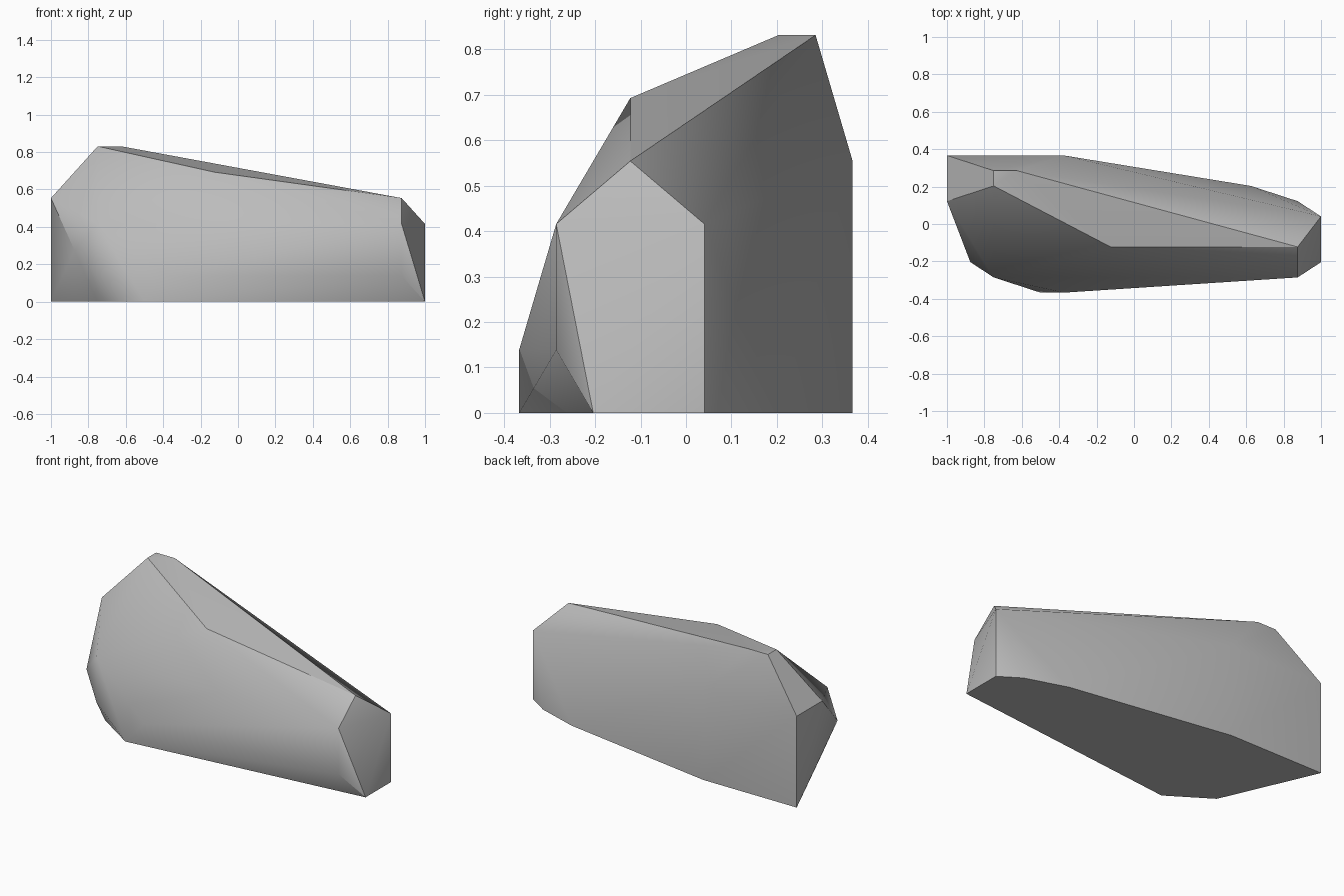
import bpy
import bmesh
import math
from mathutils import Vector

default_cube = bpy.data.objects.get("Cube")
if default_cube:
    bpy.data.objects.remove(default_cube, do_unlink=True)

# Lattice the boulder corners snap to (16 x 9 x 6 cells)
CELL = Vector((0.125, 0.0815, 0.1385))
ORIGIN = Vector((-1.0, -0.367, 0.0))


def corner(x, y, z):
    return ORIGIN + Vector((x * CELL.x, y * CELL.y, z * CELL.z))


def make_material(name, color):
    material = bpy.data.materials.new(name)
    material.use_nodes = True
    material.diffuse_color = color
    shader = material.node_tree.nodes["Principled BSDF"]
    shader.inputs["Base Color"].default_value = color
    shader.inputs["Roughness"].default_value = 0.9
    return material


# Footprint on the ground
footprint = [(0, 9), (5, 9), (13, 7), (15, 6), (16, 5), (16, 2), (4, 0), (2, 2)]
corners = [corner(x, y, 0) for x, y in footprint]

# Front bulge and the undercut left of it
bulge = [(5, 0, 1), (2, 1, 1), (15, 1, 1), (1, 2, 2)]
# Shoulders around the body
shoulders = [(2, 1, 3), (15, 1, 3), (16, 5, 3),
             (0, 6, 4), (0, 9, 4), (5, 9, 4), (15, 3, 4)]
# Ridge and summit
ridge = [(7, 3, 5), (2, 7, 6), (2, 8, 6), (3, 8, 6)]
corners += [corner(*point) for point in bulge + shoulders + ridge]

# Boulder skin wrapped around the corners
bm = bmesh.new()
for position in corners:
    bm.verts.new(position)
hull = bmesh.ops.convex_hull(bm, input=bm.verts)
unused = {v for v in hull["geom_interior"] + hull["geom_unused"]
          if isinstance(v, bmesh.types.BMVert)}
bmesh.ops.delete(bm, geom=list(unused), context="VERTS")
bmesh.ops.recalc_face_normals(bm, faces=bm.faces)
mesh = bpy.data.meshes.new("boulder")
bm.to_mesh(mesh)
bm.free()

boulder = bpy.data.objects.new("boulder", mesh)
bpy.context.collection.objects.link(boulder)
mesh.materials.append(make_material("stone grey", (0.5, 0.5, 0.5, 1.0)))

# Soft facets with crisp main edges
bpy.ops.object.select_all(action="DESELECT")
boulder.select_set(True)
bpy.context.view_layer.objects.active = boulder
bpy.ops.object.shade_smooth_by_angle(angle=math.radians(30))
